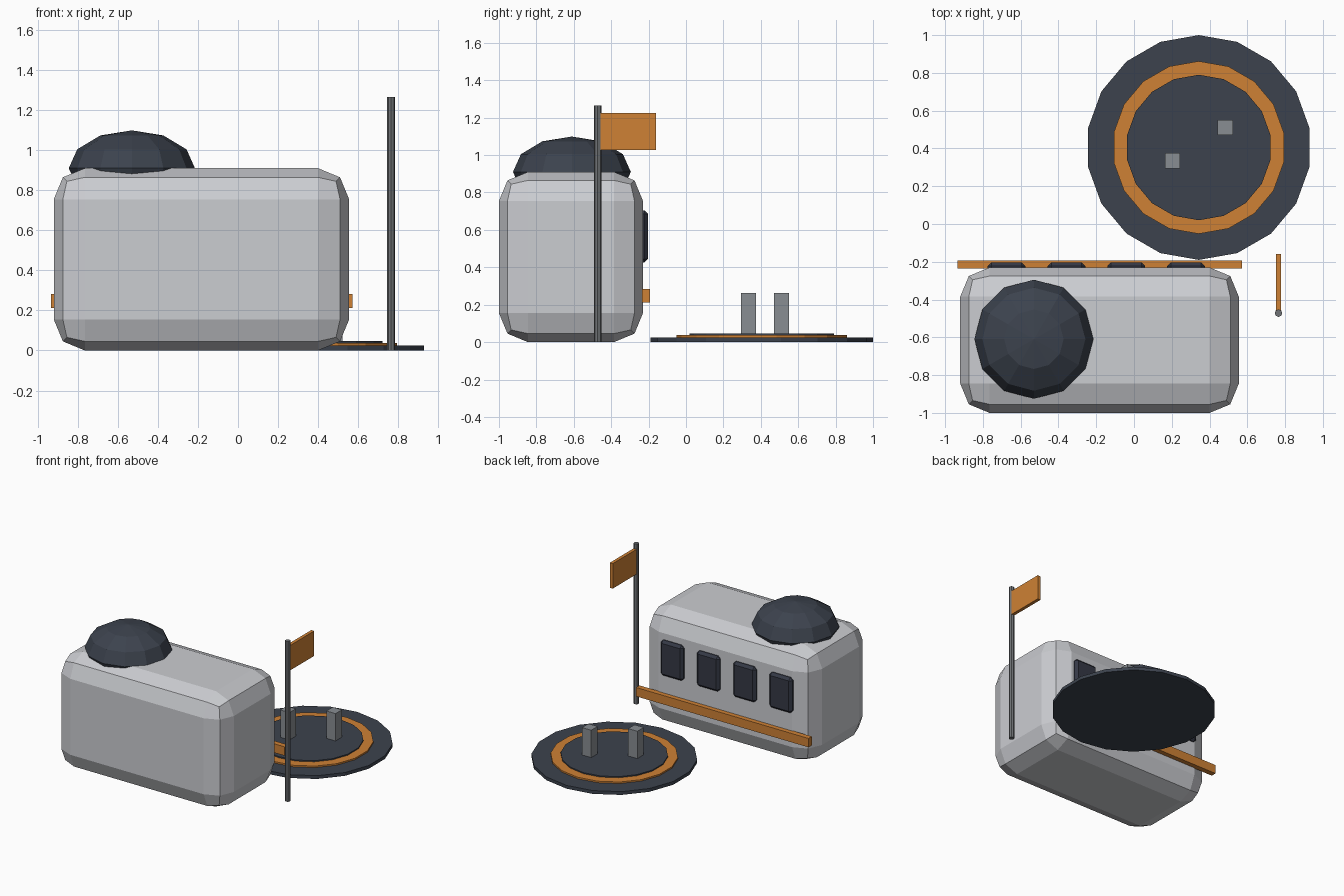
import bpy
from mathutils import Matrix

cube = bpy.data.objects.get("Cube")
if cube:
    bpy.data.objects.remove(cube, do_unlink=True)


def material(name, rgb):
    mat = bpy.data.materials.new(name)
    mat.use_nodes = True
    color = (*rgb, 1)
    mat.diffuse_color = color
    mat.node_tree.nodes["Principled BSDF"].inputs["Base Color"].default_value = color
    return mat


shell = material("pale grey shell", (0.60, 0.61, 0.64))
slate = material("dark slate", (0.045, 0.055, 0.075))
glass = material("dark glass", (0.035, 0.04, 0.06))
orange = material("orange paint", (0.62, 0.22, 0.035))
steel = material("grey steel", (0.25, 0.27, 0.29))
pole_grey = material("dark steel", (0.16, 0.17, 0.18))


def finish(name, mat):
    obj = bpy.context.object
    obj.name = name
    obj.data.materials.append(mat)
    return obj


def box(name, mat, low, high, bevel=0, segments=1):
    center = [(a + b) / 2 for a, b in zip(low, high)]
    bpy.ops.mesh.primitive_cube_add(size=1, location=center)
    obj = finish(name, mat)
    obj.data.transform(Matrix.Diagonal([b - a for a, b in zip(low, high)] + [1]))
    if bevel:
        mod = obj.modifiers.new("Bevel", "BEVEL")
        mod.width = bevel
        mod.segments = segments
    return obj


def cylinder(name, mat, x, y, radius, bottom, top, sides):
    bpy.ops.mesh.primitive_cylinder_add(
        vertices=sides, radius=radius, depth=top - bottom,
        location=(x, y, (bottom + top) / 2))
    return finish(name, mat)


# Rounded cabin with a squashed dome on the roof
box("cabin", shell, (-0.92, -1, 0), (0.555, -0.23, 0.91), 0.155, 2)
bpy.ops.mesh.primitive_uv_sphere_add(
    segments=12, ring_count=6, radius=0.315, location=(-0.53, -0.61, 0.91))
finish("roof_dome", slate).scale.z = 0.6

# Row of windows and the rail along the back wall
for i in range(4):
    x = -0.675 + 0.317 * i
    box(f"window_{i + 1}", glass, (x - 0.1, -0.265, 0.425), (x + 0.1, -0.203, 0.705), 0.02)
box("bumper_rail", orange, (-0.935, -0.235, 0.213), (0.572, -0.193, 0.283))

# Round landing pad with painted ring and two posts
PAD = (0.343, 0.405)
cylinder("pad_base", slate, *PAD, 0.595, 0, 0.026, 18)
cylinder("pad_ring", orange, *PAD, 0.457, 0.02, 0.038, 18)
cylinder("pad_center", slate, *PAD, 0.385, 0.02, 0.047, 18)
for side, x, y in (("right", 0.203, 0.335), ("left", 0.483, 0.51)):
    box(f"pad_post_{side}", steel, (x - 0.04, y - 0.04, 0.04), (x + 0.04, y + 0.04, 0.263))

# Flag on a pole
cylinder("flag_pole", pole_grey, 0.765, -0.472, 0.02, 0, 1.265, 8)
box("flag", orange, (0.752, -0.46, 1.028), (0.778, -0.16, 1.225))
